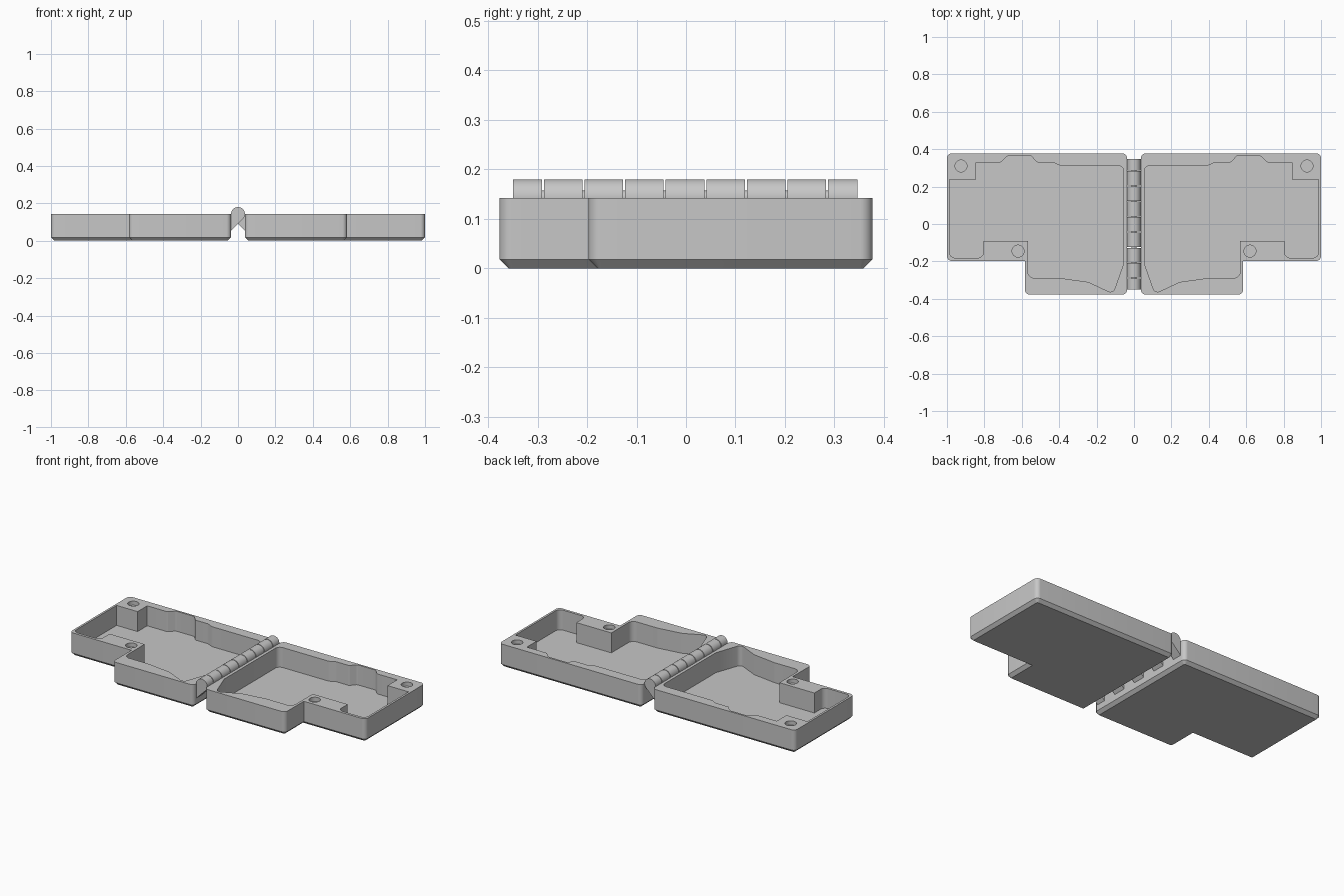
import bpy
import bmesh
import math
from mathutils import Vector

cube = bpy.data.objects.get("Cube")
if cube:
    bpy.data.objects.remove(cube, do_unlink=True)

COLOUR = (0.57, 0.57, 0.57, 1)
grey = bpy.data.materials.new("plain_grey")
grey.use_nodes = True
grey.diffuse_color = COLOUR
grey.node_tree.nodes["Principled BSDF"].inputs["Base Color"].default_value = COLOUR

TOP, FLOOR, CHAMFER = 0.142, 0.02, 0.018
HALF_DEPTH, GAP = 0.377, 0.037


def rounded(corners, steps=6):
    """Replace each (x, y, radius) corner with an arc."""
    out = []
    for i, (x, y, r) in enumerate(corners):
        p = Vector((x, y))
        if r == 0:
            out.append(p)
            continue
        a = (Vector(corners[i - 1][:2]) - p).normalized()
        b = (Vector(corners[(i + 1) % len(corners)][:2]) - p).normalized()
        half = math.acos(a.dot(b)) / 2
        centre = p + (a + b).normalized() * r / math.sin(half)
        start = p + a * r / math.tan(half) - centre
        end = p + b * r / math.tan(half) - centre
        for k in range(steps + 1):
            out.append(centre + start.lerp(end, k / steps).normalized() * r)
    return out


def loft(name, rings):
    """Solid through matching rings of 3D points."""
    bm = bmesh.new()
    loops = [[bm.verts.new(p) for p in ring] for ring in rings]
    n = len(loops[0])
    for low, high in zip(loops, loops[1:]):
        for i in range(n):
            j = (i + 1) % n
            bm.faces.new((low[i], low[j], high[j], high[i]))
    bm.faces.new(loops[0][::-1])
    bm.faces.new(loops[-1])
    bmesh.ops.recalc_face_normals(bm, faces=bm.faces)
    mesh = bpy.data.meshes.new(name)
    bm.to_mesh(mesh)
    bm.free()
    mesh.materials.append(grey)
    obj = bpy.data.objects.new(name, mesh)
    bpy.context.collection.objects.link(obj)
    return obj


def activate(obj):
    bpy.ops.object.select_all(action="DESELECT")
    obj.select_set(True)
    bpy.context.view_layer.objects.active = obj


def smooth(obj):
    activate(obj)
    bpy.ops.object.shade_smooth_by_angle(angle=math.radians(25))


def cut(obj, cutter):
    cutter.hide_render = True
    activate(obj)
    mod = obj.modifiers.new("cut", "BOOLEAN")
    mod.operation = "DIFFERENCE"
    mod.solver = "EXACT"
    mod.object = cutter
    bpy.ops.object.modifier_apply(modifier=mod.name)
    bpy.data.objects.remove(cutter, do_unlink=True)


def outline(inset):
    """Stepped tray outline, shrunk by inset."""
    r, i, d = 0.025 - inset, inset, HALF_DEPTH - inset
    return rounded([
        (GAP + i, -d, r), (0.583 - i, -d, r), (0.583 - i, -0.197 + i, 0),
        (1 - i, -0.197 + i, r), (1 - i, d, r), (GAP + i, d, r)])


# Cavity outline: hinge side, front lip, front boss, outer wall, rear boss, rear wall
CAVITY = [
    (0.055, -0.21, 0), (0.112, -0.372, 0.025), (0.245, -0.31, 0.06), (0.395, -0.289, 0.06),
    (0.568, -0.289, 0.035), (0.568, -0.09, 0), (0.805, -0.09, 0), (0.805, -0.181, 0.03),
    (0.987, -0.181, 0.03), (0.987, 0.237, 0), (0.845, 0.237, 0), (0.845, 0.33, 0),
    (0.71, 0.33, 0.015), (0.675, 0.365, 0.015), (0.55, 0.365, 0.015), (0.52, 0.33, 0.015),
    (0.433, 0.33, 0.015), (0.395, 0.312, 0.015), (0.055, 0.312, 0.03)]
HOLES = [(0.925, 0.31), (0.62, -0.145)]


def circle(x, y, r, n=32):
    return [(x + r * math.cos(math.tau * k / n), y + r * math.sin(math.tau * k / n))
            for k in range(n)]


# Two mirrored trays with a cavity and magnet holes
for side, label in ((1, "left"), (-1, "right")):
    def ring(points, z):
        return [(side * p[0], p[1], z) for p in points]

    tray = loft(label + "_tray", [
        ring(outline(CHAMFER), 0), ring(outline(0), CHAMFER), ring(outline(0), TOP)])
    cavity = rounded(CAVITY)
    cut(tray, loft("cavity_cutter", [ring(cavity, FLOOR), ring(cavity, 0.3)]))
    for x, y in HOLES:
        hole = circle(x, y, 0.032)
        cut(tray, loft("hole_cutter", [ring(hole, TOP - 0.025), ring(hole, 0.3)]))
    smooth(tray)

# Hinge knuckles: round barrels with a sloped foot joining alternate trays
R, AXIS, PITCH = 0.037, 0.143, 0.082
for k in range(9):
    side = -1 if k % 2 == 0 else 1
    start = max(-0.35, -0.369 + k * PITCH)
    end = min(0.347, -0.369 + (k + 1) * PITCH - 0.004)
    # Arc from the wall side over the top to the 45 degree tangent
    arc = [math.radians(225) * i / 24 for i in range(25)]
    profile = [(R * math.cos(a), AXIS + R * math.sin(a)) for a in arc]
    foot = AXIS - R * math.sqrt(2)
    wall = GAP + 0.006
    profile += [(wall, foot - wall), (wall, TOP - 0.004), (R, TOP - 0.004)]
    knuckle = loft("hinge_knuckle_%d" % (k + 1), [
        [(side * x, y, z) for x, z in profile] for y in (start, end)])
    smooth(knuckle)

# Thin pin showing between the knuckles
pin = loft("hinge_pin", [[(x, y, z) for x, z in circle(0, AXIS, 0.014)] for y in (-0.33, 0.33)])
smooth(pin)
